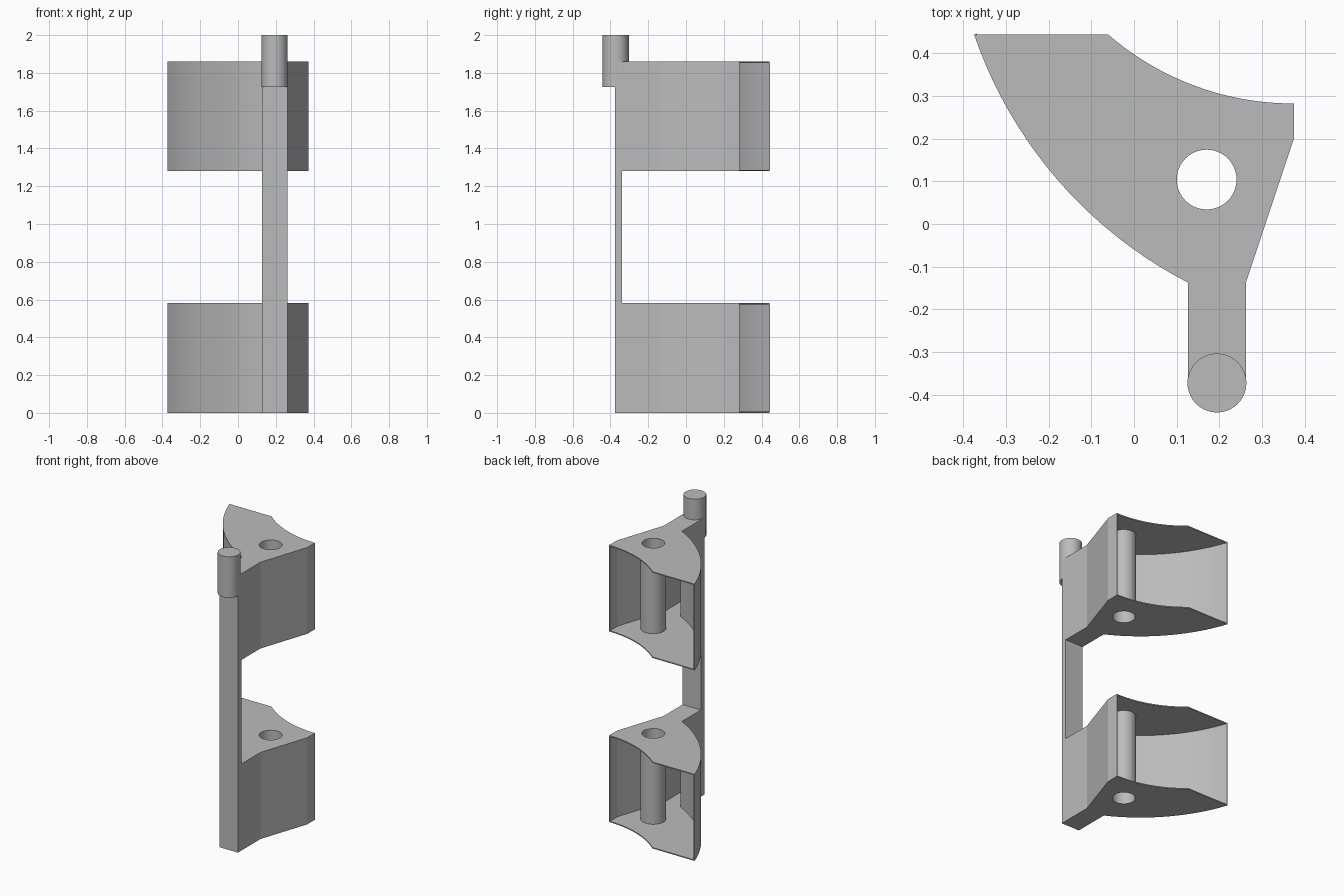
import bpy
import math
from mathutils import Vector

if "Cube" in bpy.data.objects:
    bpy.data.objects.remove(bpy.data.objects["Cube"], do_unlink=True)

# One plain grey for everything
grey = bpy.data.materials.new("plain grey")
grey.use_nodes = True
grey.diffuse_color = (0.5, 0.5, 0.5, 1)
grey.node_tree.nodes["Principled BSDF"].inputs["Base Color"].default_value = (0.5, 0.5, 0.5, 1)

T = 0.007                       # sheet thickness
STEM_L, STEM_R = 0.126, 0.262   # stem sides
FRONT, INNER = -0.375, -0.338   # front bar faces
HOLE, HOLE_R = (0.17, 0.104), 0.07


def circle(centre, r, n=40):
    return [(centre[0] + r * math.cos(math.tau * i / n),
             centre[1] + r * math.sin(math.tau * i / n)) for i in range(n)]


def arc(a, m, b, n=20):
    """Points of the arc from a through m to b."""
    a, m, b = Vector(a), Vector(m), Vector(b)
    u, v = m - a, b - a
    d = 2 * (u.x * v.y - u.y * v.x)
    c = a + Vector((v.y * u.dot(u) - u.y * v.dot(v), u.x * v.dot(v) - v.x * u.dot(u))) / d
    start, sweep = a - c, (b - c).angle_signed(a - c)
    pts = []
    for i in range(n + 1):
        t = sweep * i / n
        pts.append((c.x + start.x * math.cos(t) - start.y * math.sin(t),
                    c.y + start.x * math.sin(t) + start.y * math.cos(t)))
    return pts


def inset(path, t):
    """Offset an open path to its left, with mitred corners."""
    p = [Vector(q) for q in path]
    out = []
    for i, q in enumerate(p):
        dirs = []
        if i > 0:
            dirs.append((q - p[i - 1]).normalized())
        if i < len(p) - 1:
            dirs.append((p[i + 1] - q).normalized())
        normals = [Vector((-e.y, e.x)) for e in dirs]
        n = sum(normals, Vector((0, 0))).normalized()
        out.append(tuple(q + n * t / n.dot(normals[0])))
    return out


def prism(name, loops, z0, z1):
    """Extrude outlines (the later ones are holes) from z0 to z1."""
    cu = bpy.data.curves.new(name, 'CURVE')
    cu.dimensions = '2D'
    cu.fill_mode = 'BOTH'
    cu.extrude = (z1 - z0) / 2
    for loop in loops:
        s = cu.splines.new('POLY')
        s.points.add(len(loop) - 1)
        for pt, (x, y) in zip(s.points, loop):
            pt.co = (x, y, 0, 1)
        s.use_cyclic_u = True
    ob = bpy.data.objects.new(name, cu)
    ob.location.z = (z0 + z1) / 2
    bpy.context.collection.objects.link(ob)
    bpy.ops.object.select_all(action='DESELECT')
    ob.select_set(True)
    bpy.context.view_layer.objects.active = ob
    bpy.ops.object.convert(target='MESH')
    ob = bpy.context.object
    ob.data.materials.clear()
    ob.data.materials.append(grey)
    bpy.ops.object.mode_set(mode='EDIT')
    bpy.ops.mesh.select_all(action='SELECT')
    bpy.ops.mesh.remove_doubles(threshold=0.0001)
    bpy.ops.mesh.normals_make_consistent(inside=False)
    bpy.ops.object.mode_set(mode='OBJECT')
    bpy.ops.object.shade_smooth_by_angle(angle=math.radians(15))
    return ob


# Wall path: bowed side, round the stem, slanted side, short back edge
wall = arc((-0.374, 0.443), (-0.193, 0.12), (STEM_L, -0.137))
wall += [(STEM_L, FRONT), (STEM_R, FRONT), (STEM_R, -0.137), (0.374, 0.2), (0.374, 0.282)]
# Plate outline closes the path with the hollow back curve
back = arc((0.374, 0.282), (0.13, 0.328), (-0.06, 0.443))
outline = wall + back[1:]
shell = wall + inset(wall, T)[::-1]

# Two open-backed housings, each with end plates and a bore tube
for label, z0, z1 in (("lower", 0.0, 0.582), ("upper", 1.28, 1.86)):
    prism(label + "_wall", [shell], z0 + T, z1 - T)
    prism(label + "_bottom_plate", [outline, circle(HOLE, HOLE_R)], z0, z0 + T)
    prism(label + "_top_plate", [outline, circle(HOLE, HOLE_R)], z1 - T, z1)
    prism(label + "_tube", [circle(HOLE, HOLE_R + T), circle(HOLE, HOLE_R)], z0 + T, z1 - T)

# Front bar joining the housings, and the round pin at its top
bar = [(STEM_L, FRONT), (STEM_R, FRONT), (STEM_R, INNER), (STEM_L, INNER)]
prism("front_bar", [bar], 0.0, 1.86)
prism("top_pin", [circle((0.194, -0.372), 0.069)], 1.725, 2.0)
